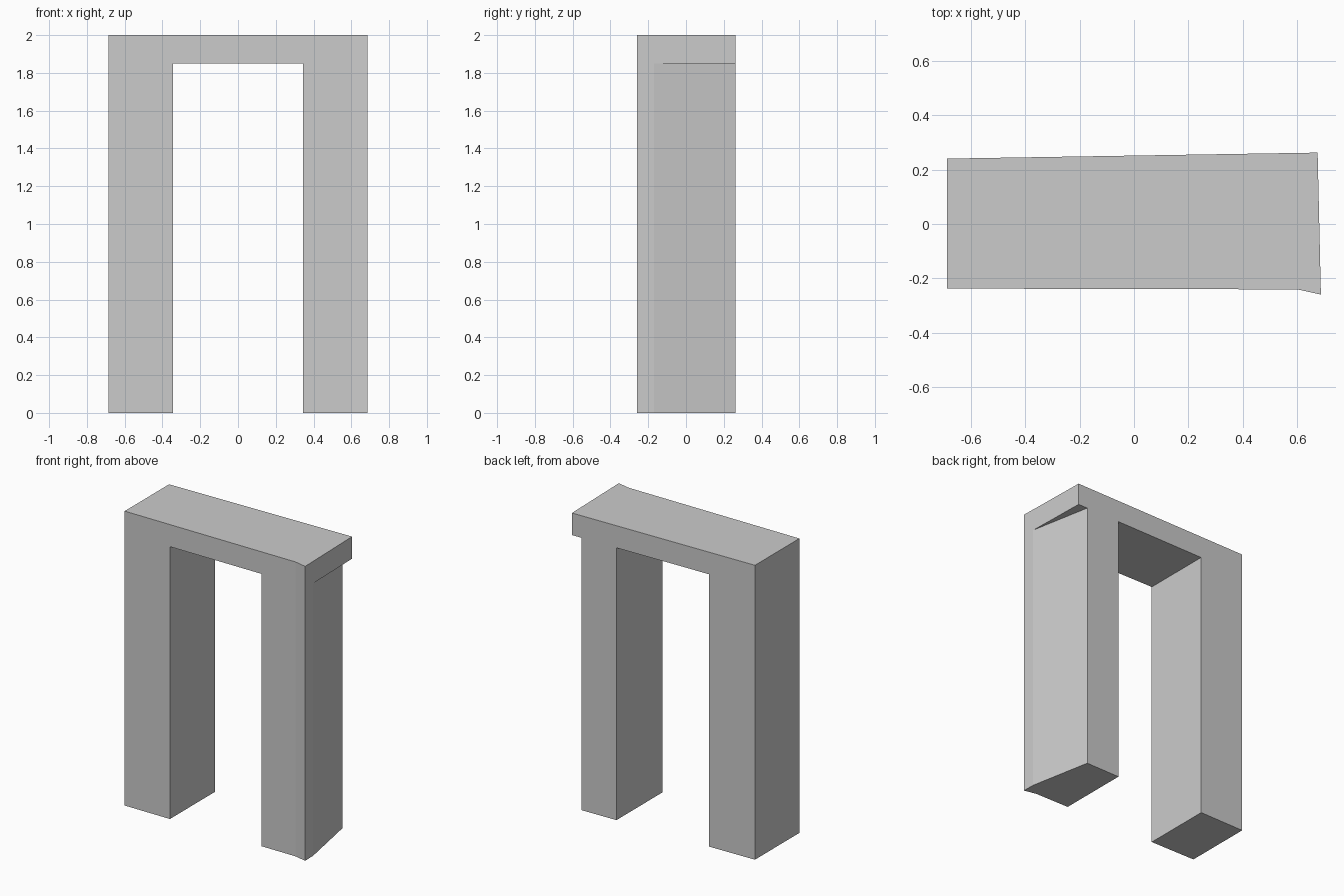
import bpy
import bmesh

default = bpy.data.objects.get("Cube")
if default:
    bpy.data.objects.remove(default, do_unlink=True)

stone = bpy.data.materials.new("plain grey")
stone.use_nodes = True
grey = (0.6, 0.6, 0.6, 1)
stone.diffuse_color = grey
stone.node_tree.nodes["Principled BSDF"].inputs["Base Color"].default_value = grey


def prism(name, outline, bottom, top):
    """Extrude a floor outline upwards into a closed block."""
    bm = bmesh.new()
    base = bm.faces.new([bm.verts.new((x, y, bottom)) for x, y in outline])
    grown = bmesh.ops.extrude_face_region(bm, geom=[base])["geom"]
    for v in grown:
        if isinstance(v, bmesh.types.BMVert):
            v.co.z = top
    bmesh.ops.recalc_face_normals(bm, faces=bm.faces[:])
    mesh = bpy.data.meshes.new(name)
    bm.to_mesh(mesh)
    bm.free()
    mesh.materials.append(stone)
    obj = bpy.data.objects.new(name, mesh)
    bpy.context.collection.objects.link(obj)
    return obj


lintel_height = 1.85

# Whole gateway block, slightly skewed in plan
gateway = prism("gateway", [(-0.686, -0.237), (0.6, -0.24), (0.686, -0.259),
                            (0.674, 0.262), (-0.686, 0.24)], 0, 2)

# Opening between the legs
opening = prism("opening_cutter", [(-0.345, -1), (0.343, -1), (0.343, 1), (-0.345, 1)],
                -1, lintel_height)

# Wedge trimmed from the left leg, leaving the lintel overhanging at the back
wedge = prism("wedge_cutter", [(0.684, -0.17), (1, -0.17), (1, 1), (0.602, 1), (0.602, 0.261)],
              -1, lintel_height)

bpy.context.view_layer.objects.active = gateway
for cutter in (opening, wedge):
    cut = gateway.modifiers.new(cutter.name, "BOOLEAN")
    cut.operation = "DIFFERENCE"
    cut.solver = "EXACT"
    cut.object = cutter
    bpy.ops.object.modifier_apply(modifier=cut.name)
    bpy.data.objects.remove(cutter, do_unlink=True)
